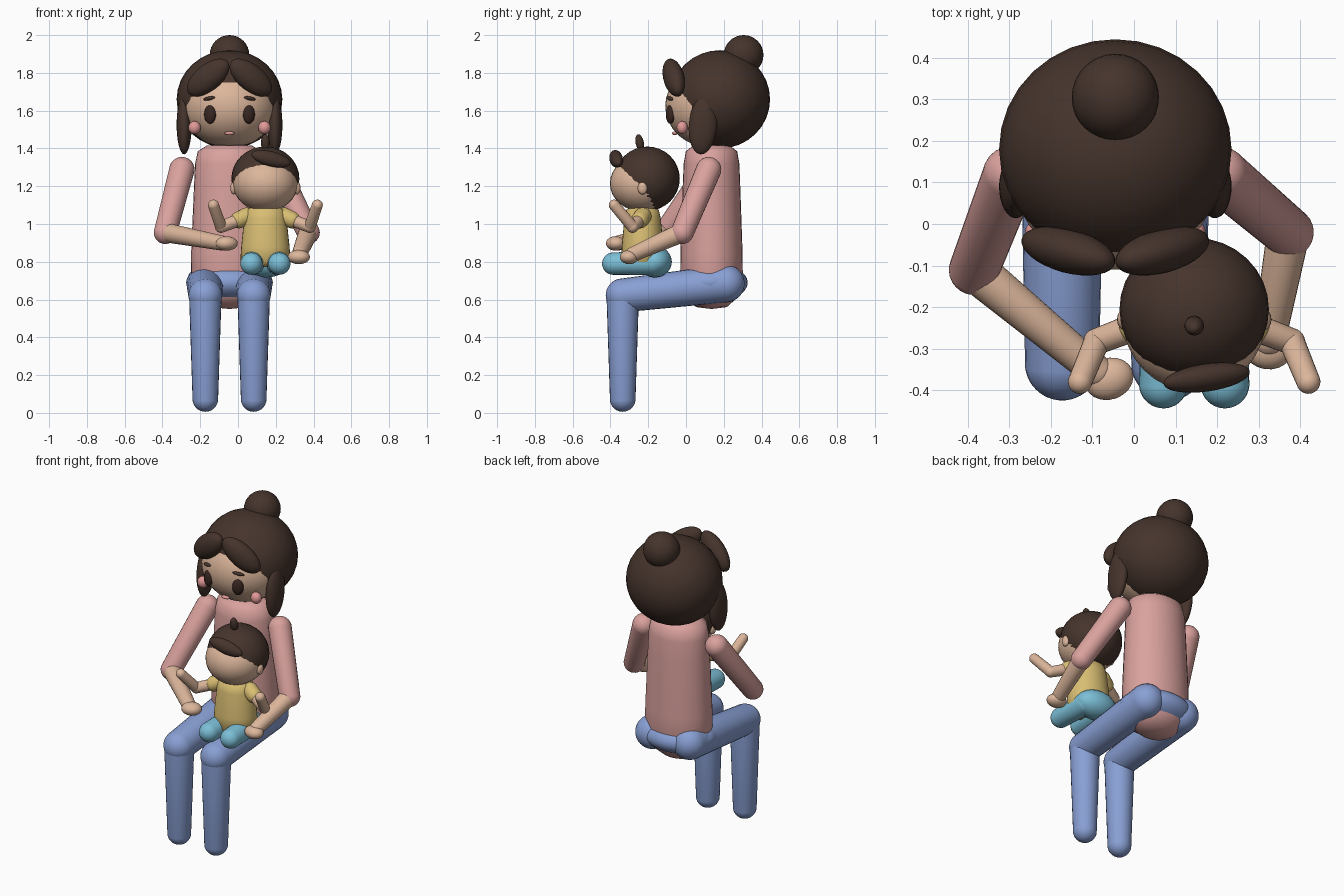
import bpy, bmesh
from math import radians
from mathutils import Vector, Matrix, Euler

cube = bpy.data.objects.get("Cube")
if cube:
    bpy.data.objects.remove(cube, do_unlink=True)


def material(name, r, g, b):
    m = bpy.data.materials.new(name)
    m.use_nodes = True
    m.diffuse_color = (r, g, b, 1)
    bsdf = m.node_tree.nodes["Principled BSDF"]
    bsdf.inputs["Base Color"].default_value = (r, g, b, 1)
    bsdf.inputs["Roughness"].default_value = 0.8
    return m


HAIR = material("dark brown hair", .06, .034, .025)
SKIN = material("skin", .72, .47, .33)
SHIRT = material("pink shirt", .70, .36, .34)
JEANS = material("denim blue", .25, .35, .66)
YELLOW = material("yellow top", .69, .51, .17)
AQUA = material("light blue trousers", .20, .52, .68)
BLUSH = material("blush pink", .75, .32, .31)
EYE = material("eye brown", .04, .02, .016)


def finish(name, bm, mat):
    bmesh.ops.recalc_face_normals(bm, faces=bm.faces)
    for f in bm.faces:
        f.smooth = True
    me = bpy.data.meshes.new(name)
    bm.to_mesh(me)
    bm.free()
    me.materials.append(mat)
    ob = bpy.data.objects.new(name, me)
    bpy.context.scene.collection.objects.link(ob)
    return ob


def ellipsoid(name, mat, centre, radii, rot=(0, 0, 0), seg=32):
    bm = bmesh.new()
    bmesh.ops.create_uvsphere(bm, u_segments=seg, v_segments=seg // 2, radius=1)
    turn = Euler([radians(a) for a in rot]).to_matrix().to_4x4()
    place = Matrix.Translation(centre) @ turn @ Matrix.Diagonal((*radii, 1))
    bmesh.ops.transform(bm, matrix=place, verts=bm.verts)
    return finish(name, bm, mat)


def limb(name, mat, a, b, ra, rb):
    """Tapered capsule from a to b."""
    a, b = Vector(a), Vector(b)
    axis = b - a
    turn = axis.to_track_quat('Z', 'Y')
    bm = bmesh.new()
    bmesh.ops.create_uvsphere(bm, u_segments=24, v_segments=24, radius=1)
    for v in bm.verts:
        far = v.co.z > 0.01
        v.co = (b if far else a) + turn @ (v.co * (rb if far else ra))
    return finish(name, bm, mat)


def lathe(name, mat, profile, centre, depth, seg=32):
    """Revolved profile of (radius, height), squashed front to back."""
    bm = bmesh.new()
    verts = [bm.verts.new((r, 0, z)) for r, z in profile]
    edges = [bm.edges.new(p) for p in zip(verts, verts[1:])]
    bmesh.ops.spin(bm, geom=verts + edges, axis=(0, 0, 1), cent=(0, 0, 0),
                   steps=seg, angle=radians(360))
    bmesh.ops.remove_doubles(bm, verts=bm.verts, dist=1e-4)
    place = Matrix.Translation(centre) @ Matrix.Diagonal((1, depth, 1, 1))
    bmesh.ops.transform(bm, matrix=place, verts=bm.verts)
    return finish(name, bm, mat)


SIDES = (("right", -1), ("left", 1))
MX = -.045   # middle of the adult
CX = .145    # middle of the child

# Adult torso and pelvis
lathe("adult_torso", SHIRT,
      [(0, .55), (.10, .56), (.17, .61), (.205, .70), (.203, .85), (.188, 1.2),
       (.182, 1.32), (.168, 1.385), (.12, 1.415), (0, 1.425)], (MX, .135, 0), .81)
ellipsoid("adult_pelvis", JEANS, (MX, .13, .69), (.23, .197, .105))

# Adult head, hair and bun
ellipsoid("adult_face", SKIN, (MX, .13, 1.625), (.25, .24, .22))
ellipsoid("adult_hair", HAIR, (MX, .18, 1.66), (.28, .265, .26))
ellipsoid("adult_bun", HAIR, (MX, .305, 1.895), (.105, .105, .105))
ellipsoid("adult_mouth", BLUSH, (MX, -.06, 1.48), (.028, .014, .01), seg=16)

for side, s in SIDES:
    # Hair pieces and facial features
    ellipsoid(side + "_fringe", HAIR, (MX + s * .113, -.065, 1.775),
              (.137, .053, .07), (0, s * 38, s * 15))
    ellipsoid(side + "_hair_lock", HAIR, (MX + s * .24, .09, 1.525),
              (.04, .075, .157), (-5, 0, 0))
    ellipsoid(side + "_eye", EYE, (MX + s * .103, -.083, 1.58),
              (.033, .022, .05), (0, 0, s * 24), 20)
    ellipsoid(side + "_eyebrow", HAIR, (MX + s * .108, -.086, 1.665),
              (.035, .012, .01), (0, s * 10, s * 24), 16)
    ellipsoid(side + "_cheek", BLUSH, (MX + s * .185, -.02, 1.51),
              (.033, .03, .035), seg=16)
    # Legs
    x = MX + s * .128
    knee = (x, -.335, .622)
    limb(side + "_thigh", JEANS, (x, .21, .685), knee, .1, .09)
    limb(side + "_shin", JEANS, knee, (x, -.335, .074), .086, .068)

# Adult arms, wrapped around the child
ARMS = (("right", -.385, (-.11, .955), (-.09, -.355, .90), (-.06, -.373, .897), 20),
        ("left", .372, (-.02, .955), (.325, -.28, .84), (.322, -.30, .825), -10))
for (side, ex, (ey, ez), wrist, hand, yaw), (_, s) in zip(ARMS, SIDES):
    elbow = (ex, ey, ez)
    limb(side + "_upper_arm", SHIRT, (MX + s * .252, .12, 1.288), elbow, .067, .061)
    limb(side + "_forearm", SKIN, elbow, wrist, .052, .04)
    ellipsoid(side + "_hand", SKIN, hand, (.06, .05, .038), (0, 0, yaw), 20)

# Child body and head
lathe("child_torso", YELLOW,
      [(0, .77), (.10, .775), (.133, .80), (.128, .88), (.112, 1.03),
       (.10, 1.075), (.05, 1.1), (0, 1.105)], (CX, -.23, 0), .86)
ellipsoid("child_hips", AQUA, (CX, -.165, .80), (.13, .09, .083))
ellipsoid("child_face", SKIN, (CX, -.228, 1.215), (.172, .175, .15))
ellipsoid("child_hair", HAIR, (CX, -.205, 1.24), (.18, .172, .17))
ellipsoid("child_fringe", HAIR, (.175, -.37, 1.345), (.108, .033, .04), (-15, 14, 8))
ellipsoid("child_tuft", HAIR, (CX, -.245, 1.43), (.024, .022, .046), (12, 0, 0), 16)

for side, s in SIDES:
    # Child ears, arms and legs
    ellipsoid(side + "_child_ear", SKIN, (CX + s * .168, -.23, 1.19),
              (.018, .026, .034), seg=16)
    elbow = (CX + s * .235, -.283, .985)
    limb(side + "_child_sleeve", YELLOW, (CX + s * .10, -.23, 1.04),
         (CX + s * .14, -.245, 1.022), .047, .045)
    limb(side + "_child_upper_arm", SKIN, (CX + s * .13, -.243, 1.025), elbow, .034, .032)
    limb(side + "_child_forearm", SKIN, elbow, (CX + s * .275, -.38, 1.1), .031, .029)
    limb(side + "_child_leg", AQUA, (CX + s * .065, -.18, .795),
         (CX + s * .074, -.385, .79), .065, .059)
